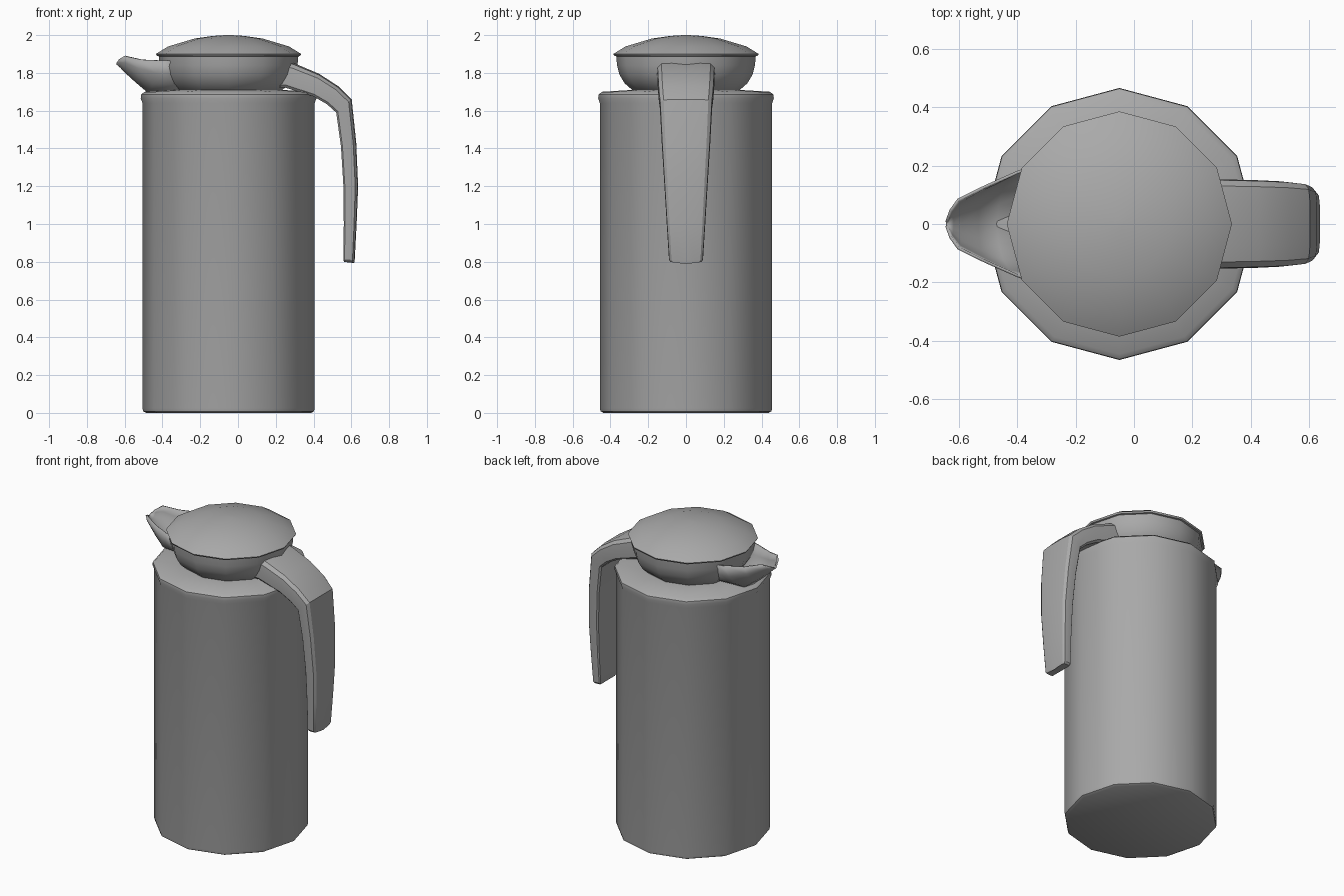
import bpy, bmesh, math
from mathutils import Vector

cube = bpy.data.objects.get("Cube")
if cube:
    bpy.data.objects.remove(cube, do_unlink=True)

AXIS_X = -0.05
SIDES = 12

grey = bpy.data.materials.new("warm_grey")
grey.use_nodes = True
colour = (0.4, 0.4, 0.4, 1)
grey.diffuse_color = colour
grey.node_tree.nodes["Principled BSDF"].inputs["Base Color"].default_value = colour


def finish(name, bm, angle=40):
    bmesh.ops.recalc_face_normals(bm, faces=bm.faces)
    mesh = bpy.data.meshes.new(name)
    bm.to_mesh(mesh)
    bm.free()
    obj = bpy.data.objects.new(name, mesh)
    bpy.context.collection.objects.link(obj)
    mesh.materials.append(grey)
    bpy.ops.object.select_all(action='DESELECT')
    obj.select_set(True)
    bpy.context.view_layer.objects.active = obj
    bpy.ops.object.shade_smooth_by_angle(angle=math.radians(angle))
    return obj


def loft(bm, rings, closed=True):
    """Skin a list of equally long point rings; return the vertex rings."""
    loops = [[bm.verts.new(p) for p in ring] for ring in rings]
    n = len(loops[0])
    for a, b in zip(loops, loops[1:]):
        for i in range(n if closed else n - 1):
            j = (i + 1) % n
            bm.faces.new((a[i], a[j], b[j], b[i]))
    return loops


def turned(name, profile, angle=40):
    """Twelve-sided turned part from (radius, height) pairs."""
    bm = bmesh.new()
    rings = []
    for r, z in profile:
        turns = [math.tau * i / SIDES for i in range(SIDES)]
        rings.append([(AXIS_X + r * math.cos(t), r * math.sin(t), z) for t in turns])
    loops = loft(bm, rings)
    bm.faces.new(loops[0])
    bm.faces.new(loops[-1])
    bmesh.ops.remove_doubles(bm, verts=bm.verts, dist=0.0005)
    return finish(name, bm, angle)


# Body with chamfered foot and shoulder lip
turned("body", [(0.437, 0), (0.452, 0.008), (0.456, 0.025), (0.456, 1.64),
                (0.465, 1.665), (0.463, 1.685), (0.445, 1.70), (0.25, 1.712)])

# Rounded neck under the lid
turned("neck", [(0.25, 1.69), (0.285, 1.71), (0.325, 1.745), (0.352, 1.79),
                (0.365, 1.84), (0.37, 1.895)])

# Shallow domed lid
turned("lid", [(0.36, 1.885), (0.379, 1.89), (0.385, 1.90), (0.32, 1.94),
               (0.18, 1.982), (0.08, 1.996), (0.015, 2.0)], 35)

# Spout: open trough, one U-shaped section per (x, half width, rim z, bottom x, bottom z)
bm = bmesh.new()
sections = []
for x, w, top, bx, bz in [(-0.36, 0.19, 1.865, -0.28, 1.69),
                          (-0.40, 0.176, 1.865, -0.47, 1.695),
                          (-0.51, 0.127, 1.87, -0.535, 1.75),
                          (-0.60, 0.083, 1.89, -0.59, 1.80),
                          (-0.627, 0.045, 1.872, -0.62, 1.831),
                          (-0.64, 0.008, 1.852, -0.64, 1.848)]:
    ring = []
    for i in range(9):
        t = math.pi * i / 8
        s = math.sin(t)
        ring.append((x + (bx - x) * s, w * math.cos(t), top + (bz - top) * s))
    sections.append(ring)
loft(bm, sections, closed=False)
spout = finish("spout", bm)
shell = spout.modifiers.new("wall", 'SOLIDIFY')
shell.thickness = 0.01
shell.offset = 0

# Handle: rounded section swept down a bent path (outer point, inner point, half width)
bm = bmesh.new()
path = [((0.26, 1.862), (0.22, 1.722), 0.153),
        ((0.30, 1.85), (0.25, 1.722), 0.153),
        ((0.43, 1.795), (0.40, 1.675), 0.150),
        ((0.53, 1.73), (0.47, 1.635), 0.146),
        ((0.602, 1.66), (0.52, 1.59), 0.139),
        ((0.626, 1.43), (0.545, 1.41), 0.128),
        ((0.636, 1.20), (0.558, 1.20), 0.114),
        ((0.628, 1.00), (0.56, 1.00), 0.102),
        ((0.618, 0.81), (0.558, 0.81), 0.090)]
# (depth from outer to inner, fraction of the half width)
half = [(0, 0.5), (0.05, 0.85), (0.2, 0.98), (0.5, 1), (0.9, 0.98), (1, 0.9)]
outline = [(0, 0)] + half + [(d, -f) for d, f in reversed(half)]
rings = []
for outer, inner, w in path:
    ring = []
    for d, f in outline:
        p = Vector(outer).lerp(Vector(inner), d)
        ring.append((p.x, w * f, p.y))
    rings.append(ring)
# Slightly crowned lower tip
last = rings[-1]
rings.append([(0.588 + (x - 0.588) * 0.85, y * 0.9, 0.788 + 0.12 * abs(y)) for x, y, z in last])
loops = loft(bm, rings)
bm.faces.new(loops[0])
bm.faces.new(loops[-1])
finish("handle", bm, 30)
